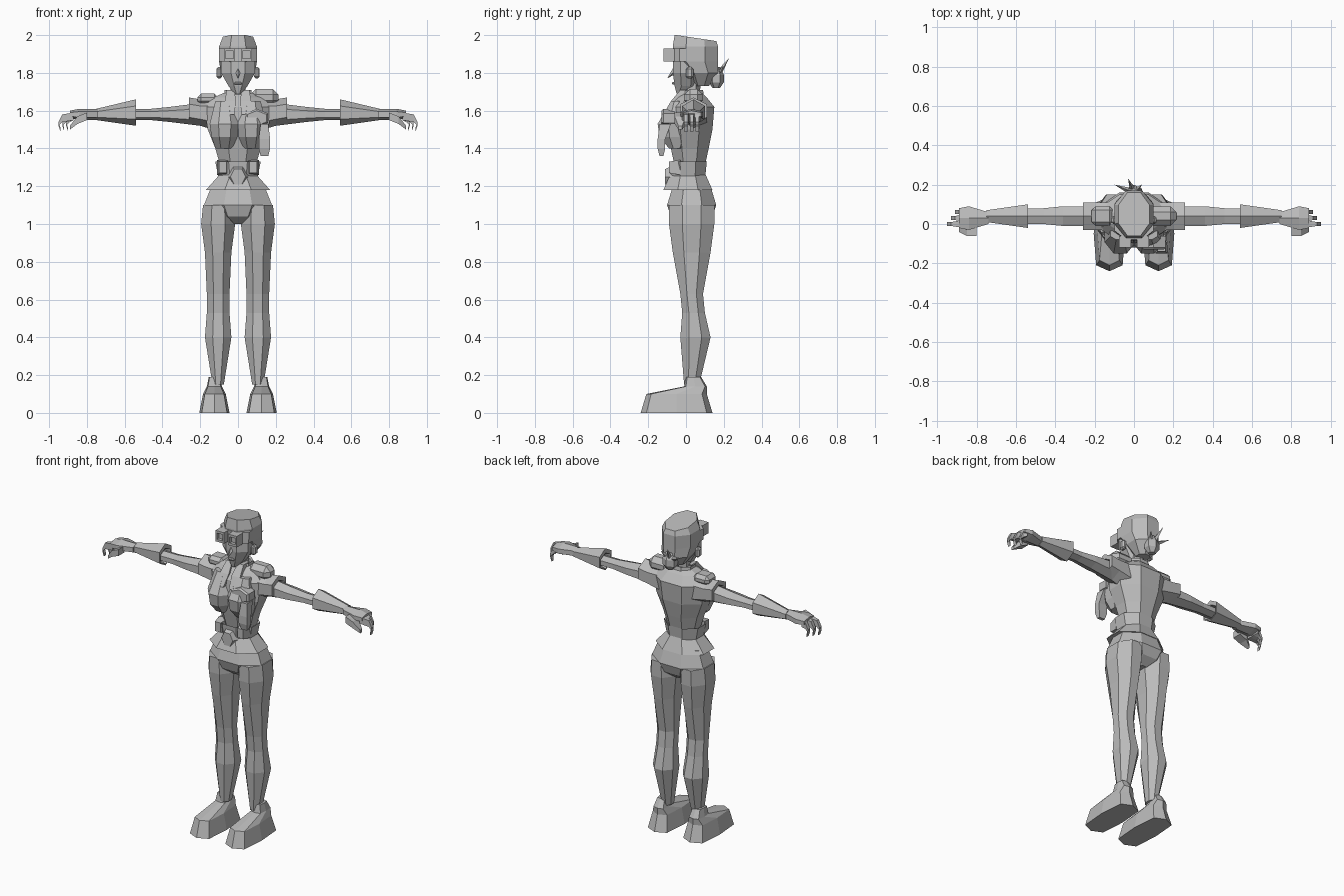
import bpy, bmesh, math
from mathutils import Vector

old = bpy.data.objects.get("Cube")
if old:
    bpy.data.objects.remove(old, do_unlink=True)

# One plain grey for the whole figure
grey = bpy.data.materials.new("plain grey")
grey.use_nodes = True
tone = (.5, .5, .5, 1)
grey.diffuse_color = tone
grey.node_tree.nodes["Principled BSDF"].inputs["Base Color"].default_value = tone


def finish(name, bm, mirror=False):
    """Turn a bmesh into a flat shaded object, optionally mirrored to the right side."""
    bmesh.ops.recalc_face_normals(bm, faces=bm.faces)
    mesh = bpy.data.meshes.new(name)
    bm.to_mesh(mesh)
    bm.free()
    mesh.materials.append(grey)
    obj = bpy.data.objects.new(name, mesh)
    bpy.context.collection.objects.link(obj)
    if mirror:
        obj.modifiers.new("Mirror", "MIRROR").use_axis[0] = True


def signed_power(value, power):
    return math.copysign(abs(value) ** power, value)


def loft(name, axis, center, rings, sides=8, mirror=False, pointed=False, power=1, tilt=0):
    """Skin rings along an axis; a ring is (position, half width, half depth, optional shift)."""
    bm = bmesh.new()
    step = 2 * math.pi / sides
    start = 0 if pointed else step / 2
    angles = [start + step * i for i in range(sides)]
    outline = [(signed_power(math.cos(a), power), signed_power(math.sin(a), power))
               for a in angles]
    wide = max(abs(u) for u, v in outline)
    deep = max(abs(v) for u, v in outline)
    loops = []
    for along, half_width, half_depth, *shift in rings:
        loop = []
        for u, v in outline:
            a = center[0] + half_width * u / wide
            b = center[1] + half_depth * v / deep + sum(shift)
            places = {"x": (along, a, b), "y": (a, along, b), "z": (a, b, along)}
            loop.append(bm.verts.new(places[axis]))
        loops.append(loop)
    for low, high in zip(loops, loops[1:]):
        for i in range(sides):
            j = (i + 1) % sides
            bm.faces.new((low[i], low[j], high[j], high[i]))
    bm.faces.new(loops[0])
    bm.faces.new(loops[-1])
    # Lean the last ring down towards the back
    for v in loops[-1]:
        v.co.z -= tilt * (v.co.y - center[1])
    finish(name, bm, mirror)


def box(name, center, size, bevel, mirror=False):
    """Box with chamfered edges."""
    bm = bmesh.new()
    bmesh.ops.create_cube(bm, size=1)
    for v in bm.verts:
        v.co = Vector(center) + v.co * Vector(size)
    bmesh.ops.bevel(bm, geom=bm.edges[:], offset=bevel, segments=1, affect="EDGES")
    finish(name, bm, mirror)


def spike(name, base, tip, radius):
    """Four-sided cone from a base point to a tip."""
    bm = bmesh.new()
    base, tip = Vector(base), Vector(tip)
    way = tip - base
    bmesh.ops.create_cone(bm, cap_ends=True, segments=4, radius1=radius,
                          radius2=0, depth=way.length)
    turn = way.to_track_quat("Z", "Y")
    for v in bm.verts:
        v.co = turn @ v.co + (base + tip) / 2
    finish(name, bm)


# Legs and shoes
loft("leg", "z", (.105, .03), [
    (.15, .03, .04), (.4, .07, .08, .02), (.53, .06, .06, .01), (.63, .06, .06),
    (.85, .07, .1), (1, .09, .12), (1.1, .08, .12)], mirror=True)
loft("shoe", "z", (.125, -.05), [
    (0, .08, .19), (.1, .06, .16), (.14, .04, .06, .1), (.19, .03, .04, .09)],
    mirror=True, pointed=True, power=.5)

# Hips, skirt and belt
loft("hips", "z", (0, .03), [
    (1, .04, .06), (1.04, .13, .11), (1.1, .18, .13), (1.2, .14, .1)])
loft("skirt", "z", (0, .01), [(1.18, .17, .13), (1.27, .09, .09)])
loft("belt", "z", (0, .01), [(1.23, .1, .09), (1.33, .12, .1), (1.31, .1, .08)])
loft("buckle", "y", (0, 1.25), [(-.11, .04, .04), (-.07, .06, .06)], sides=6, pointed=True)
loft("belt_pouch", "y", (.08, 1.3), [(-.09, .02, .03), (-.03, .03, .04)],
     sides=4, mirror=True)

# Torso, collar and neck
loft("torso", "z", (0, .02), [
    (1.26, .08, .07), (1.4, .12, .1), (1.5, .16, .12), (1.62, .18, .12, .01),
    (1.67, .13, .08, .01), (1.7, .06, .05, .01)])
loft("bust", "z", (.07, -.05), [
    (1.4, .05, .04), (1.46, .07, .09), (1.53, .08, .1), (1.65, .05, .03)], mirror=True)
loft("lapel", "z", (.04, -.05), [
    (1.58, .02, .03, -.04), (1.65, .03, .03), (1.71, .02, .03, .05)], sides=4, mirror=True)
loft("collar", "z", (0, .03), [(1.65, .08, .07), (1.71, .07, .06), (1.68, .04, .04)])
loft("neck", "z", (0, .03), [(1.64, .04, .04), (1.78, .04, .05)], sides=6)

# Shoulder pads and chest gear
box("left_shoulder_pad", (.14, .04, 1.67), (.15, .1, .09), bevel=.03)
box("right_shoulder_pad", (-.16, .04, 1.66), (.11, .1, .06), bevel=.02)
loft("chest_pouch", "y", (.1, 1.56), [
    (-.13, .05, .04), (-.12, .06, .05), (-.06, .06, .05)], sides=6)
loft("sheath", "z", (.14, -.13), [
    (1.36, .02, .01), (1.4, .03, .02), (1.45, .03, .02), (1.53, .02, .03, .02)], sides=4)

# Sleeves, arms and gloves share one straight arm line
arm_line = (.04, 1.58)
loft("sleeve", "x", arm_line, [
    (.1, .07, .09), (.2, .07, .07, .01), (.26, .07, .07, .02), (.26, .05, .05, .01),
    (.23, .05, .05)], sides=6, mirror=True)
loft("arm", "x", arm_line, [
    (.2, .05, .06), (.36, .05, .04), (.46, .04, .03), (.6, .04, .03)], sides=6, mirror=True)
loft("glove", "x", arm_line, [
    (.57, .04, .04), (.54, .05, .05), (.54, .06, .07, .01), (.75, .03, .03)],
    sides=6, mirror=True)
loft("palm", "x", (.03, 1.58), [
    (.74, .03, .03), (.84, .06, .03), (.89, .05, .02)], sides=6, mirror=True)
for i, label in enumerate(("index", "middle", "little")):
    reach = .95 - i * .02
    loft(label + "_finger", "x", (i * .03, 1.57), [
        (.87, .02, .02), (reach - .02, .01, .02, -.01), (reach, .01, .01, -.04),
        (reach - .01, .01, .01, -.07)], sides=4, mirror=True)
loft("thumb", "x", (-.03, 1.55), [
    (.8, .03, .02, .02), (.85, .03, .02), (.89, .01, .01, -.04)], sides=4, mirror=True)

# Head and face
loft("face", "z", (0, 0), [
    (1.69, .02, .02, -.03), (1.73, .05, .06), (1.8, .09, .07), (1.88, .09, .07)])
loft("headscarf", "z", (0, .05), [
    (1.73, .04, .04, .03), (1.8, .09, .09, .03), (1.86, .1, .12), (1.94, .1, .12),
    (1.985, .08, .11)], tilt=.15)
spike("nose", (0, -.05, 1.82), (0, -.1, 1.77), .02)
box("lips", (0, -.06, 1.745), (.04, .03, .015), bevel=.005)
box("ear", (.1, .02, 1.8), (.03, .04, .06), bevel=.01, mirror=True)

# Goggles with recessed lenses
loft("goggle_band", "z", (0, 0), [(1.86, .1, .085), (1.93, .1, .08)])
loft("goggle_lens", "y", (.045, 1.895), [
    (-.06, .03, .035), (-.12, .03, .035), (-.12, .02, .02), (-.1, .02, .02)],
    sides=4, mirror=True)

# Scarf knot with its loose ends
loft("scarf_knot", "z", (0, .16), [
    (1.72, .02, .02), (1.75, .04, .04), (1.79, .04, .04), (1.83, .02, .02)], sides=6)
for label, tip in (("upper", (-.03, .23, 1.88)), ("side", (-.1, .2, 1.83)),
                   ("short", (.04, .2, 1.84))):
    spike(label + "_scarf_end", (0, .16, 1.78), tip, .02)
